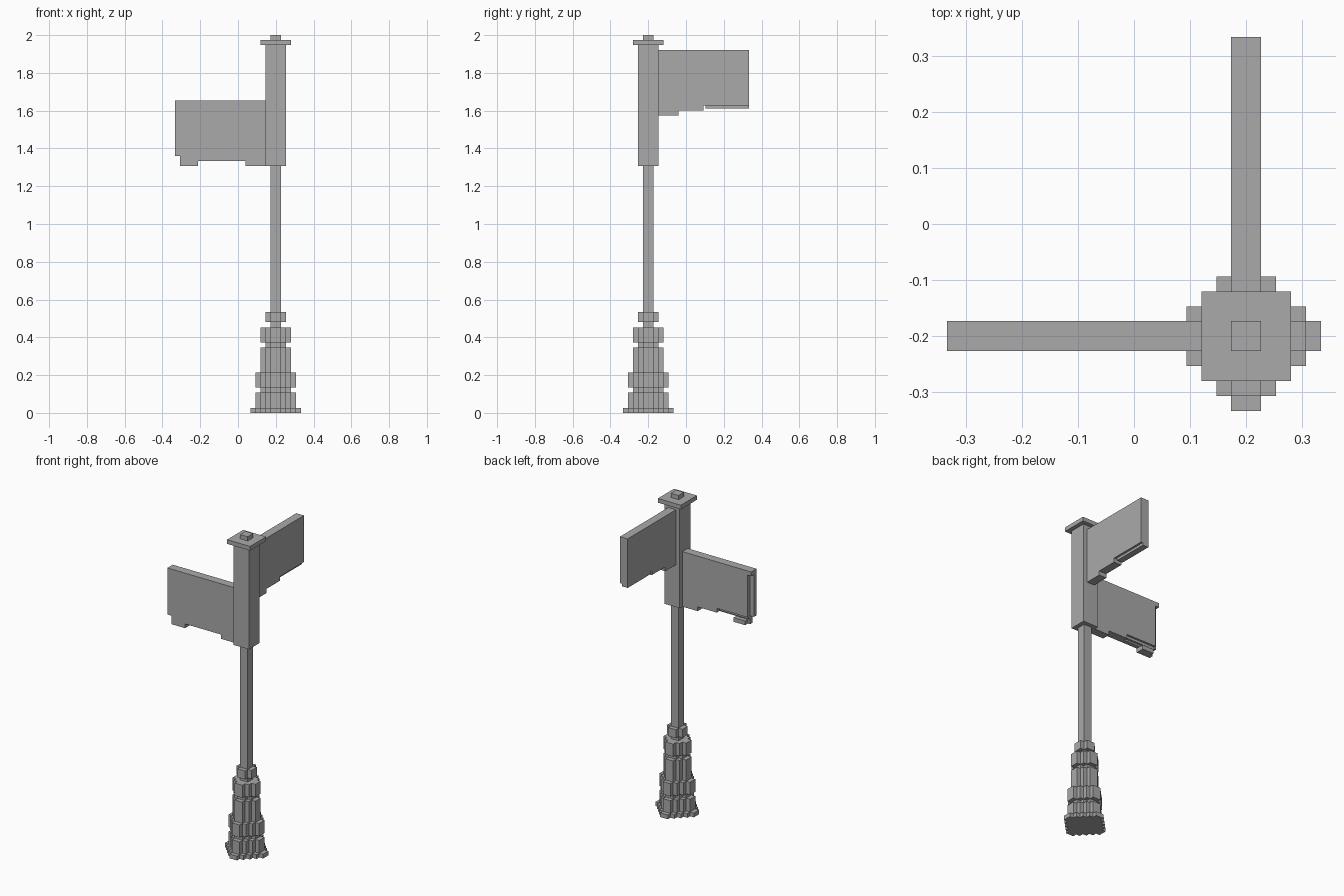
import bpy, bmesh
from mathutils import Matrix, Vector

default = bpy.data.objects.get("Cube")
if default:
    bpy.data.objects.remove(default, do_unlink=True)

U = 2 / 75                       # one block
POST = Vector((7.5, -7.5, 0))    # post axis, in blocks

grey = bpy.data.materials.new("stone grey")
grey.use_nodes = True
grey.diffuse_color = (0.4, 0.4, 0.4, 1)
grey.node_tree.nodes["Principled BSDF"].inputs["Base Color"].default_value = (0.4, 0.4, 0.4, 1)


def prism(bm, outline, start, depth):
    """Extrude a closed outline of 3D points along the depth vector."""
    face = bm.faces.new([bm.verts.new(Vector(p) + start) for p in outline])
    ext = bmesh.ops.extrude_face_region(bm, geom=[face])
    moved = [g for g in ext["geom"] if isinstance(g, bmesh.types.BMVert)]
    bmesh.ops.translate(bm, vec=depth, verts=moved)


def finish(name, bm, matrix=Matrix()):
    bmesh.ops.recalc_face_normals(bm, faces=bm.faces)
    bm.transform(Matrix.Scale(U, 4) @ Matrix.Translation(POST) @ matrix)
    mesh = bpy.data.meshes.new(name)
    bm.to_mesh(mesh)
    bm.free()
    mesh.materials.append(grey)
    obj = bpy.data.objects.new(name, mesh)
    bpy.context.collection.objects.link(obj)


def square(r):
    return [(r, -r, 0), (r, r, 0), (-r, r, 0), (-r, -r, 0)]


def stepped(r):
    """Blocky round: a staircase quarter turned four times."""
    quarter = []
    for i in range(r):
        quarter += [(r - i, i, 0), (r - i, i + 1, 0)]
    pts = []
    for q in range(4):
        turn = Matrix.Rotation(q * 1.5707963, 3, "Z")
        # drop the point lying in the middle of a flat side
        pts += [turn @ Vector(p) for p in quarter[1:]]
    return pts


def tier(name, outline, z0, z1):
    bm = bmesh.new()
    prism(bm, outline, Vector((0, 0, z0)), Vector((0, 0, z1 - z0)))
    finish(name, bm)


# Stepped base, from the ground up
for name, r, z0, z1 in [
    ("base_foot", 5, 0, 1), ("base_plinth", 4, 1, 4), ("base_lower_neck", 3, 4, 5),
    ("base_ring", 4, 5, 8), ("base_drum", 3, 8, 13), ("base_upper_neck", 2, 13, 14),
    ("base_upper_ring", 3, 14, 17), ("base_collar", 2, 18, 20),
]:
    tier(name, stepped(r), z0, z1)

# Pole, sign post, cap and finial
tier("pole", square(1), 17, 49)
tier("sign_post", square(2), 49, 73)
tier("post_cap", square(3), 73, 74)
tier("cap_finial", square(1), 74, 75)


def sign(name, layers, turn):
    """Board running to -x; each layer is (outline of (s, z), y start, y end)."""
    bm = bmesh.new()
    for outline, y0, y1 in layers:
        prism(bm, [(-2 - s, 0, z) for s, z in outline], Vector((0, y0, 0)), Vector((0, y1 - y0, 0)))
    finish(name, bm, Matrix.Rotation(turn, 4, "Z"))


# Lower board: two feet, cut outer corner, grooved back
front = [(0, 62), (0, 49), (4, 49), (4, 50), (13.4, 50), (13.4, 49), (17, 49), (17, 51), (18, 51), (18, 62)]
back = [(0, 62), (0, 49), (4, 49), (4, 50), (9, 50), (9, 51), (17, 51), (17, 61), (18, 61), (18, 62)]
foot = [(13.4, 50), (13.4, 49), (16.4, 49), (16.4, 50)]
ledge = [(9.4, 51), (9.4, 50.4), (17, 50.4), (17, 51)]
sign("lower_sign", [(front, -1, 0), (back, 0, 1), (foot, 0, 1), (ledge, 0, 0.5)], 0)

# Upper board: one foot and a thin recessed lower edge
board = [(0, 72), (0, 59), (4, 59), (4, 60), (9, 60), (9, 61), (18, 61), (18, 72)]
edge = [(9.4, 61), (9.4, 60.4), (18, 60.4), (18, 61)]
sign("upper_sign", [(board, -1, 1), (edge, -1, 0.5)], -1.5707963)
